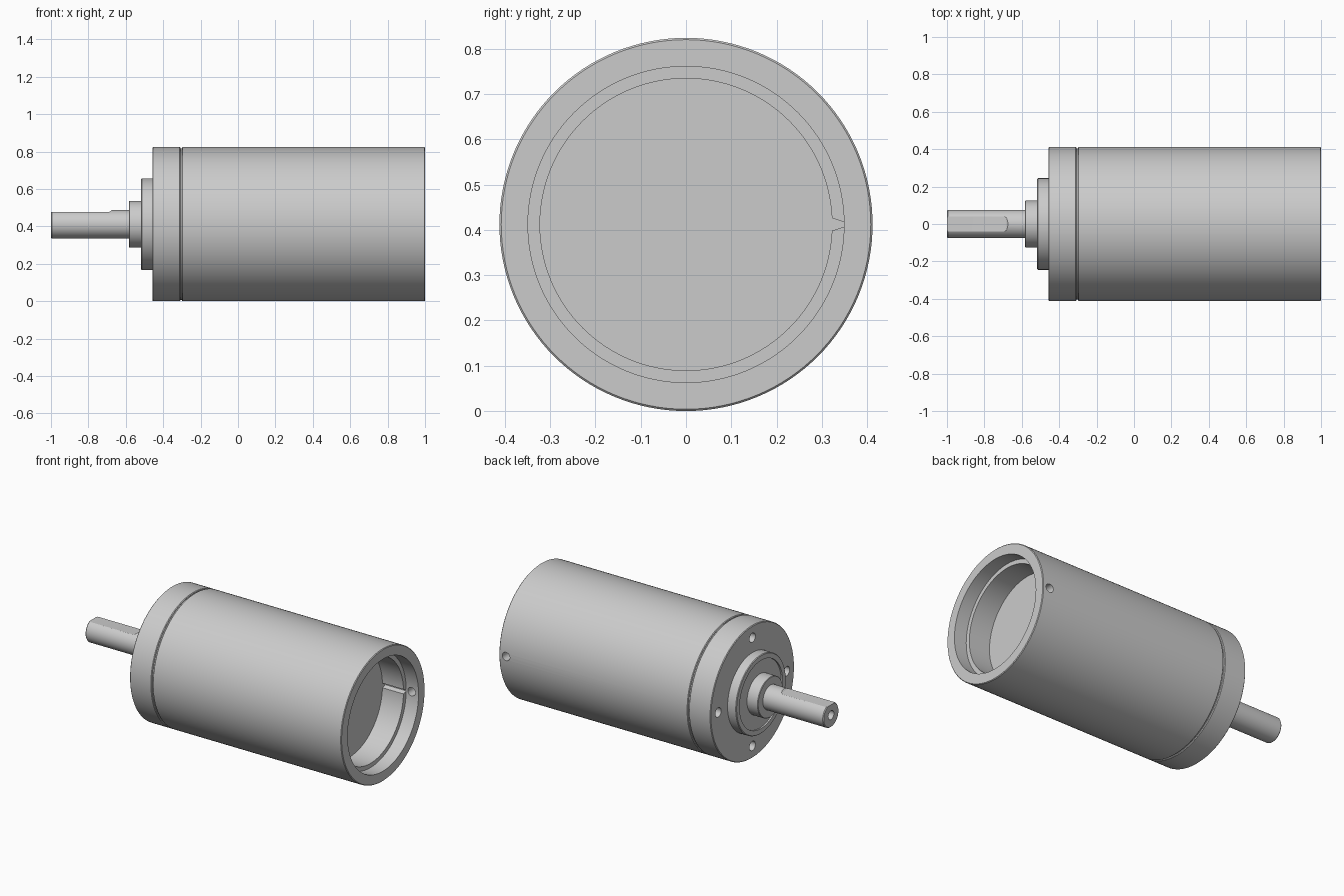
import bpy, bmesh, math
from mathutils import Matrix, Vector

if "Cube" in bpy.data.objects:
    bpy.data.objects.remove(bpy.data.objects["Cube"])

R = 0.412          # housing radius, also the axis height
AXIS = Vector((0, 0, R))


def make_object(name, bm):
    bmesh.ops.recalc_face_normals(bm, faces=bm.faces[:])
    mesh = bpy.data.meshes.new(name)
    bm.to_mesh(mesh)
    bm.free()
    obj = bpy.data.objects.new(name, mesh)
    bpy.context.collection.objects.link(obj)
    return obj


def lathe(name, profile, steps=128):
    """Revolve (x, radius) points, starting and ending on the axis, about the x axis."""
    bm = bmesh.new()
    vs = [bm.verts.new((x, 0, R + r)) for x, r in profile]
    es = [bm.edges.new(pair) for pair in zip(vs, vs[1:])]
    bmesh.ops.spin(bm, geom=vs + es, cent=AXIS, axis=(1, 0, 0),
                   angle=2 * math.pi, steps=steps, use_duplicate=False)
    bmesh.ops.remove_doubles(bm, verts=bm.verts[:], dist=1e-5)
    return make_object(name, bm)


def rod(center, radius, length, axis):
    """Cylinder cutter along axis 'X' or 'Y'."""
    bm = bmesh.new()
    turn = Matrix.Rotation(math.pi / 2, 4, 'Y' if axis == 'X' else 'X')
    bmesh.ops.create_cone(bm, cap_ends=True, segments=32, radius1=radius, radius2=radius,
                          depth=length, matrix=Matrix.Translation(center) @ turn)
    return make_object("cutter", bm)


def prism(points, offset):
    """Extruded polygon cutter."""
    bm = bmesh.new()
    face = bm.faces.new([bm.verts.new(p) for p in points])
    new = bmesh.ops.extrude_face_region(bm, geom=[face])["geom"]
    bmesh.ops.translate(bm, vec=offset, verts=[v for v in new if isinstance(v, bmesh.types.BMVert)])
    return make_object("cutter", bm)


def finish(obj, cutters=()):
    """Apply the cuts, then smooth shade with sharp edges kept."""
    bpy.ops.object.select_all(action='DESELECT')
    bpy.context.view_layer.objects.active = obj
    obj.select_set(True)
    for cutter in cutters:
        mod = obj.modifiers.new("cut", 'BOOLEAN')
        mod.operation, mod.solver, mod.object = 'DIFFERENCE', 'EXACT', cutter
        bpy.ops.object.modifier_apply(modifier=mod.name)
        bpy.data.objects.remove(cutter)
    bpy.ops.object.shade_smooth_by_angle(angle=math.radians(30))


# Housing with a stepped bore at the rear, a key slot and a radial hole
housing = lathe("housing", [(-0.30, 0), (-0.30, R - 0.004), (-0.296, R), (0.996, R), (1, R - 0.004),
                            (1, 0.349), (0.915, 0.349), (0.915, 0.3225), (0.77, 0.3225), (0.77, 0)])
slot = prism([(0.7705, y, R + z) for y, z in
              ((0.31, -0.0183), (0.349, -0.005), (0.349, 0.005), (0.31, 0.0183))], (0.16, 0, 0))
finish(housing, [slot, rod((0.952, 0.38, R), 0.026, 0.16, 'Y')])

# Front cap with narrow neck groove and four mounting holes
cap = lathe("front_cap", [(-0.458, 0), (-0.458, R - 0.004), (-0.454, R), (-0.312, R), (-0.308, R - 0.004),
                          (-0.308, R - 0.008), (-0.30, R - 0.008), (-0.30, 0)])
holes = []
for i in range(4):
    a = i * math.pi / 2
    holes.append(rod((-0.45, 0.337 * math.cos(a), R + 0.337 * math.sin(a)), 0.029, 0.22, 'X'))
finish(cap, holes)

# Pilot boss with a shallow recess in its face
boss = lathe("pilot_boss", [(-0.508, 0), (-0.508, 0.212), (-0.518, 0.212), (-0.518, 0.241),
                            (-0.514, 0.245), (-0.458, 0.245), (-0.458, 0)])
finish(boss)

# Shaft collar
finish(lathe("shaft_collar", [(-0.583, 0), (-0.583, 0.122), (-0.58, 0.125), (-0.508, 0.125), (-0.508, 0)], 96))

# Output shaft with a flat on top and a centre hole in its end
shaft = lathe("output_shaft", [(-1, 0), (-1, 0.072), (-0.995, 0.076), (-0.583, 0.076), (-0.583, 0)], 96)
flat = prism([(x, -0.2, R + z) for x, z in
              ((-1.1, 0.064), (-0.695, 0.064), (-0.683, 0.068), (-0.673, 0.077), (-0.673, 0.2), (-1.1, 0.2))],
             (0, 0.4, 0))
finish(shaft, [flat, rod((-1, 0, R), 0.028, 0.3, 'X')])
